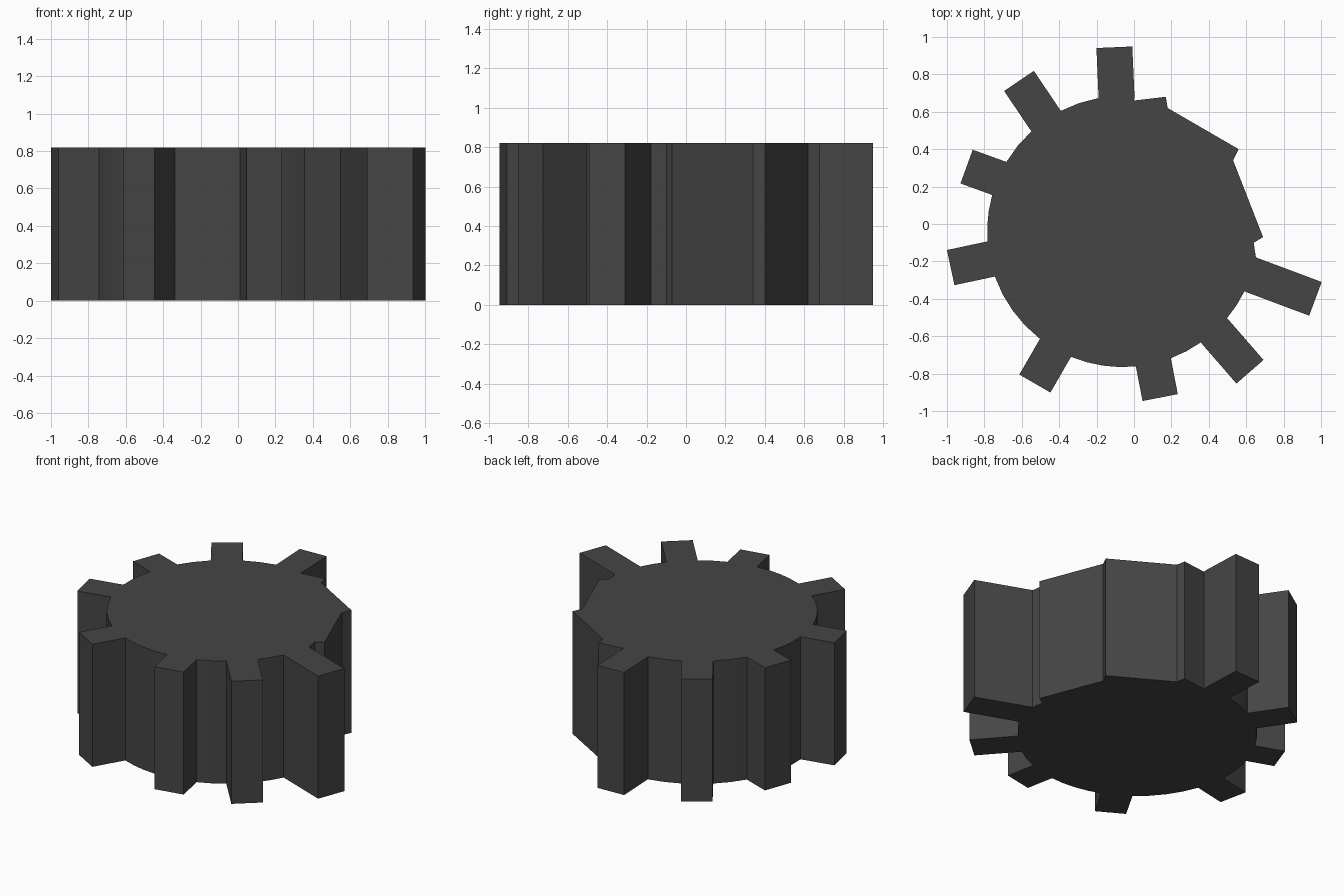
import bpy, bmesh
from math import radians, cos, sin, atan2, ceil, pi
from mathutils import Vector

if "Cube" in bpy.data.objects:
    bpy.data.objects.remove(bpy.data.objects["Cube"])

HEIGHT = 0.82
HUB = Vector((-0.06, -0.04))
RADIUS = 0.725
HALF_W = 0.096

# square teeth, counter-clockwise: tip centre x, y and pointing angle
TEETH = [(-0.105, 0.945, 92.5), (-0.615, 0.765, 124), (-0.895, 0.307, 160),
         (-0.98, -0.233, 192), (-0.53, -0.853, 240), (0.14, -0.928, 281),
         (0.62, -0.79, 311), (0.97, -0.40, 339.5)]

# stepped flats on the side without square teeth
FLATS = [(0.64, -0.10), (0.69, -0.07), (0.53, 0.34), (0.56, 0.40),
         (0.18, 0.62), (0.17, 0.68), (0.0, 0.66)]


def to_circle(p, d):
    """Slide a tip corner inward along the tooth until it meets the hub."""
    q = p - HUB
    b = q.dot(d)
    return p - d * (b - (b * b - q.length_squared + RADIUS ** 2) ** 0.5)


def tooth(x, y, angle):
    d = Vector((cos(radians(angle)), sin(radians(angle))))
    side = Vector((d.y, -d.x)) * HALF_W
    a, b = Vector((x, y)) + side, Vector((x, y)) - side
    return [to_circle(a, d), a, b, to_circle(b, d)]


def arc(p, q):
    """Rounded hub wall between two neighbouring teeth."""
    a = atan2(p.y - HUB.y, p.x - HUB.x)
    span = (atan2(q.y - HUB.y, q.x - HUB.x) - a) % (2 * pi)
    n = max(1, ceil(span / radians(9)))
    return [HUB + RADIUS * Vector((cos(a + span * i / n), sin(a + span * i / n)))
            for i in range(1, n)]


# outline of the whole wheel
outline = [Vector(p) for p in FLATS]
for i, t in enumerate(TEETH):
    pts = tooth(*t)
    if i:
        outline += arc(outline[-1], pts[0])
    outline += pts

# extrude the outline into a solid
bm = bmesh.new()
base = bm.faces.new([bm.verts.new((p.x, p.y, 0)) for p in outline])
ext = bmesh.ops.extrude_face_region(bm, geom=[base], use_keep_orig=True)
bmesh.ops.translate(bm, vec=(0, 0, HEIGHT),
                    verts=[v for v in ext["geom"] if isinstance(v, bmesh.types.BMVert)])
bmesh.ops.recalc_face_normals(bm, faces=bm.faces)
mesh = bpy.data.meshes.new("toothed_wheel")
bm.to_mesh(mesh)
bm.free()
wheel = bpy.data.objects.new("toothed_wheel", mesh)
bpy.context.collection.objects.link(wheel)

# dark grey finish
mat = bpy.data.materials.new("dark_grey")
mat.diffuse_color = (0.06, 0.06, 0.06, 1)
mat.use_nodes = True
mat.node_tree.nodes["Principled BSDF"].inputs["Base Color"].default_value = mat.diffuse_color
mesh.materials.append(mat)

# soft hub wall, crisp teeth
bpy.context.view_layer.objects.active = wheel
wheel.select_set(True)
bpy.ops.object.shade_smooth_by_angle(angle=radians(25))
